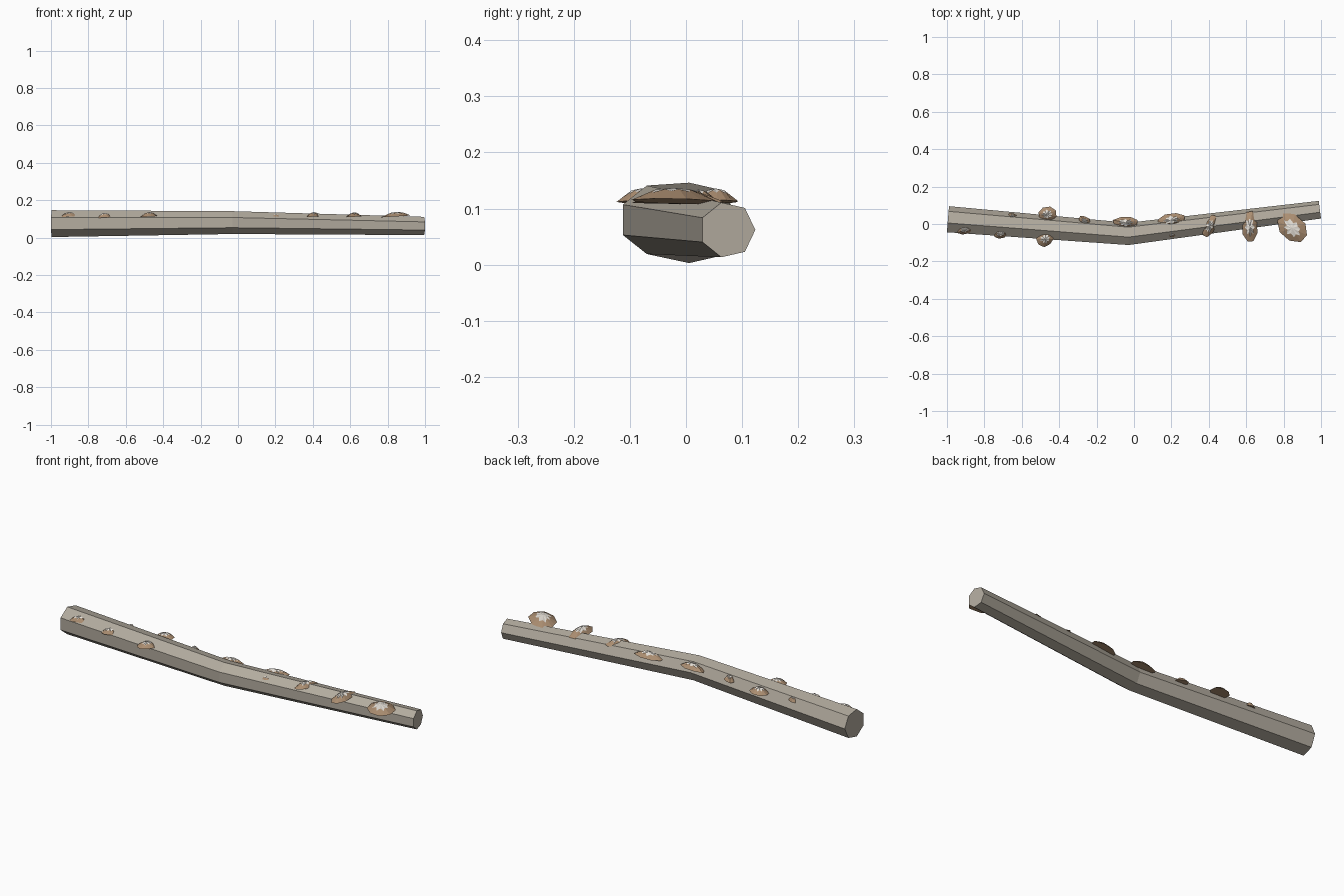
import bpy, bmesh, random
from math import sin, cos, pi, radians
from mathutils import Vector

cube = bpy.data.objects.get("Cube")
if cube:
    bpy.data.objects.remove(cube)


def material(name, r, g, b):
    m = bpy.data.materials.new(name)
    m.diffuse_color = (r, g, b, 1)
    m.use_nodes = True
    m.node_tree.nodes["Principled BSDF"].inputs["Base Color"].default_value = (r, g, b, 1)
    return m


bark = material("grey bark", 0.45, 0.41, 0.345)
brown = material("fungus brown", 0.41, 0.27, 0.165)
cream = material("fungus cream", 0.78, 0.74, 0.68)


def finish(bm, name, *mats):
    bmesh.ops.recalc_face_normals(bm, faces=bm.faces)
    mesh = bpy.data.meshes.new(name)
    bm.to_mesh(mesh)
    bm.free()
    for m in mats:
        mesh.materials.append(m)
    ob = bpy.data.objects.new(name, mesh)
    bpy.context.collection.objects.link(ob)
    return ob


def bridge(bm, a, b):
    n = len(a)
    return [bm.faces.new((a[i], a[(i + 1) % n], b[(i + 1) % n], b[i])) for i in range(n)]


# Bent seven-sided log: centre, radius and turn of each ring
bm = bmesh.new()
rings = []
for centre, r, turn in (((-0.995, 0.022, 0.0745), 0.0735, -0.08),
                        ((-0.03, -0.056, 0.08), 0.0626, 0.02),
                        ((0.994, 0.074, 0.062), 0.05, 0.127)):
    ring = []
    for i in range(7):
        t = 2 * pi * i / 7
        out = r * cos(t)
        ring.append(bm.verts.new(Vector(centre) + Vector((-sin(turn) * out, cos(turn) * out, r * sin(t)))))
    rings.append(ring)
bridge(bm, rings[0], rings[1])
bridge(bm, rings[1], rings[2])
bm.faces.new(rings[0])
bm.faces.new(rings[2])
finish(bm, "log", bark)


# Shelf fungus: irregular eight-sided plate, low dome, ragged cream crown
def fungus(name, x, y, z, length, width, angle, height=0.024, slope=0.06, seed=1):
    rng = random.Random(seed)
    a = radians(angle)

    def place(px, py, pz):
        wx = px * cos(a) - py * sin(a)
        wy = px * sin(a) + py * cos(a)
        return Vector((x + wx, y + wy, z + pz + slope * wx))

    corners = []
    for i in range(8):
        t = 2 * pi * (i + 0.5) / 8
        k = rng.uniform(0.92, 1.1)
        corners.append(Vector((cos(t) * length / 2 * k, sin(t) * width / 2 * k)))
    edge = []
    for i in range(8):
        edge += [corners[i], (corners[i] + corners[(i + 1) % 8]) / 2]

    bm = bmesh.new()
    rim = [bm.verts.new(place(p.x, p.y, 0)) for p in edge]
    crown = []
    for i, p in enumerate(edge):
        k = (0.66 if i % 2 else 0.42) * rng.uniform(0.85, 1.1)
        crown.append(bm.verts.new(place(p.x * k, p.y * k, height * (1 - k * k))))
    top = bm.verts.new(place(0, 0, height))
    bridge(bm, rim, crown)
    bm.faces.new(rim)
    for i in range(16):
        bm.faces.new((crown[i], crown[(i + 1) % 16], top)).material_index = 1
    finish(bm, name, brown, cream)


# Fungi: x, y, z, length, width, angle
shelves = (
    (-0.905, -0.03, 0.112, 0.09, 0.055, 10),
    (-0.715, -0.05, 0.107, 0.08, 0.055, 15),
    (-0.475, -0.08, 0.112, 0.09, 0.08, 20),
    (-0.465, 0.052, 0.112, 0.10, 0.08, 5),
    (-0.65, 0.043, 0.111, 0.05, 0.03, -10),
    (-0.265, 0.016, 0.108, 0.07, 0.05, -35),
    (-0.045, 0.008, 0.110, 0.14, 0.065, 0),
    (0.20, 0.022, 0.110, 0.155, 0.07, 8),
    (0.405, -0.010, 0.112, 0.13, 0.065, 65),
    (0.62, -0.018, 0.111, 0.175, 0.085, 93),
    (0.845, -0.022, 0.113, 0.19, 0.135, -42),
)
for n, s in enumerate(shelves):
    fungus("shelf_fungus_%d" % (n + 1), *s, seed=n + 3)
fungus("small_fungus", 0.2, -0.058, 0.112, 0.045, 0.025, 5, height=0.012, seed=20)
